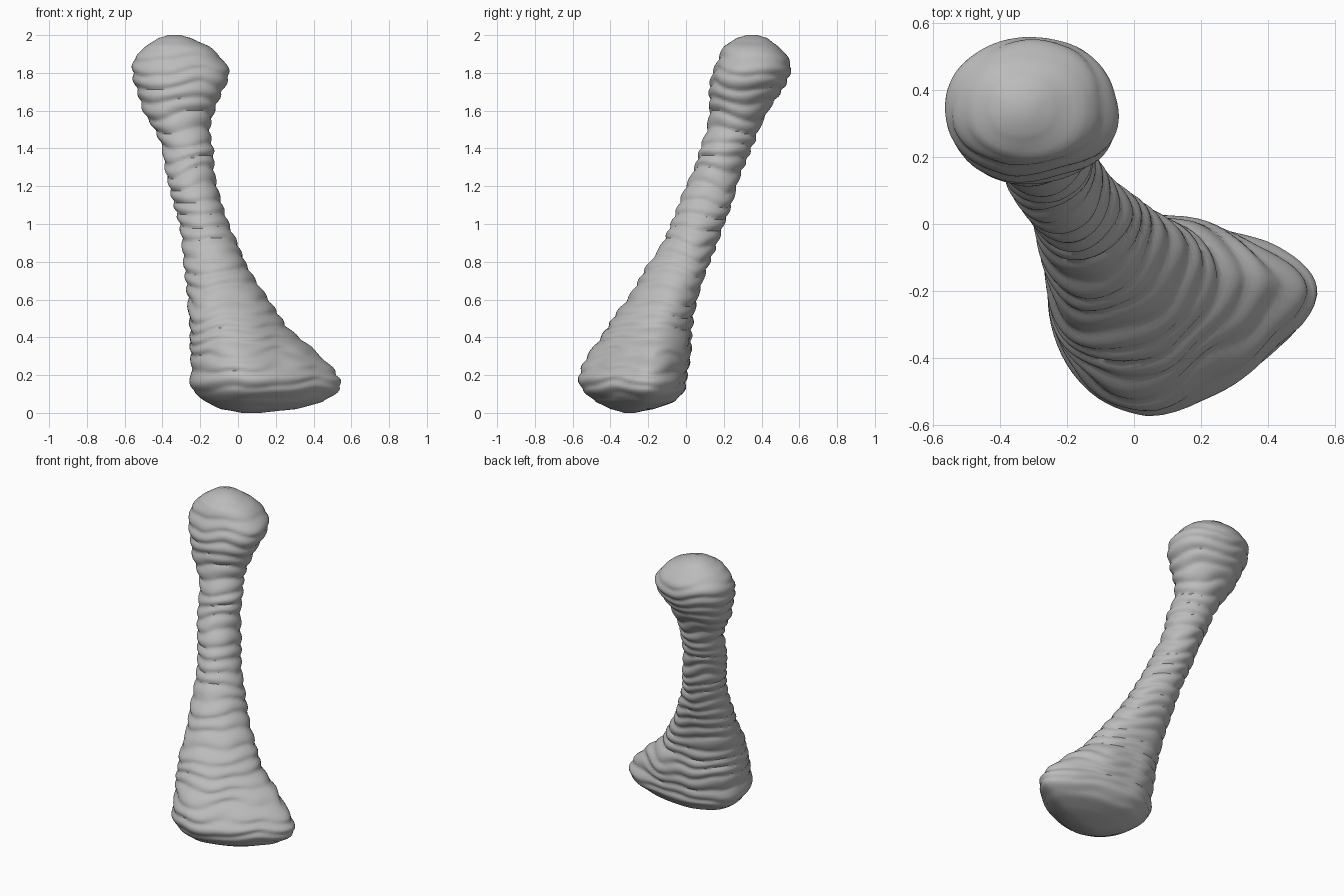
import bpy
import math
from mathutils import Vector, noise

if "Cube" in bpy.data.objects:
    bpy.data.objects.remove(bpy.data.objects["Cube"], do_unlink=True)

SIDES = 72          # points around each slice
RING_STEP = 0.0125  # height between slices

# Slices up the bone: height, then the extents in x and in y
SLICES = [
    (0.0, 0.02, 0.12, -0.33, -0.27),
    (0.02, -0.09, 0.31, -0.4, -0.17),
    (0.06, -0.17, 0.45, -0.48, -0.06),
    (0.13, -0.24, 0.54, -0.55, 0),
    (0.21, -0.25, 0.51, -0.56, 0.01),
    (0.35, -0.26, 0.39, -0.49, 0.03),
    (0.45, -0.25, 0.27, -0.42, 0.03),
    (0.6, -0.27, 0.16, -0.31, 0.06),
    (0.8, -0.29, 0.04, -0.19, 0.13),
    (1, -0.32, -0.05, -0.08, 0.2),
    (1.2, -0.36, -0.11, 0, 0.27),
    (1.4, -0.4, -0.13, 0.08, 0.34),
    (1.5, -0.44, -0.15, 0.11, 0.38),
    (1.6, -0.5, -0.13, 0.12, 0.44),
    (1.7, -0.53, -0.09, 0.12, 0.5),
    (1.8, -0.56, -0.05, 0.14, 0.54),
    (1.87, -0.55, -0.08, 0.17, 0.54),
    (1.94, -0.49, -0.15, 0.2, 0.49),
    (1.985, -0.42, -0.25, 0.27, 0.43),
    (2, -0.37, -0.3, 0.32, 0.38),
]


def clamp(value):
    return max(0.0, min(1.0, value))


def blend(a, b, c, d, t):
    """Smooth curve from b to c, steered by the neighbours a and d."""
    return b + 0.5 * t * (c - a + t * (2 * a - 5 * b + 4 * c - d
                                       + t * (3 * (b - c) + d - a)))


def smooth_slices():
    """Fill in the slices between the given ones."""
    last = len(SLICES) - 1
    for i in range(last):
        rows = [SLICES[max(0, min(last, i + k))] for k in (-1, 0, 1, 2)]
        low, high = rows[1][0], rows[2][0]
        steps = max(2, math.ceil((high - low) / RING_STEP))
        for s in range(steps):
            t = s / steps
            extents = [blend(*column, t) for column in list(zip(*rows))[1:]]
            yield [low + (high - low) * t] + extents
    yield list(SLICES[last])


def slice_points(z, x0, x1, y0, y1):
    """One outline: four rounded quarters about an off-centre hub."""
    foot = clamp((0.85 - z) / 0.5)
    head = clamp((z - 1.5) / 0.2)
    cx = (x0 + x1) / 2 - 0.13 * foot * (x1 - x0)
    cy = (y0 + y1) / 2 + 0.12 * foot * (y1 - y0)
    fade = clamp(z / 0.15) * clamp((2 - z) / 0.2)
    for k in range(SIDES):
        a = math.tau * k / SIDES
        c, s = math.cos(a), math.sin(a)
        # Flatter flank between the two front corners, squarer head
        power = 2 + 0.2 * head
        if c > 0 and s < 0:
            power -= 0.5 * foot
        r = (abs(c) ** power + abs(s) ** power) ** (-1 / power)
        x = cx + r * c * ((x1 - cx) if c > 0 else (cx - x0))
        y = cy + r * s * ((y1 - cy) if s > 0 else (cy - y0))
        # Growth ridges and a lumpy surface
        wobble = noise.noise(Vector((x, y, z)) * 5)
        ridge = abs(math.sin(math.pi * z / 0.075 + 0.7 * math.sin(2 * a) + 2 * wobble))
        push = fade * (0.014 * (ridge - 0.7) + 0.016 * wobble)
        yield (x + push * c, y + push * s, z)


# Bone surface: slices joined with quads and closed at both ends
verts, faces = [], []
rings = list(smooth_slices())
for ring in rings:
    verts.extend(slice_points(*ring))
for i in range(len(rings) - 1):
    for k in range(SIDES):
        n = (k + 1) % SIDES
        base, above = i * SIDES, (i + 1) * SIDES
        faces.append((base + k, base + n, above + n, above + k))
faces.append(tuple(reversed(range(SIDES))))
faces.append(tuple(range(len(verts) - SIDES, len(verts))))

mesh = bpy.data.meshes.new("bone")
mesh.from_pydata(verts, [], faces)
bone = bpy.data.objects.new("bone", mesh)
bpy.context.collection.objects.link(bone)

# Plain grey material
grey = bpy.data.materials.new("bone grey")
grey.use_nodes = True
colour = (0.5, 0.5, 0.5, 1)
grey.diffuse_color = colour
grey.node_tree.nodes["Principled BSDF"].inputs["Base Color"].default_value = colour
mesh.materials.append(grey)

# Smooth shading
bpy.ops.object.select_all(action="DESELECT")
bone.select_set(True)
bpy.context.view_layer.objects.active = bone
bpy.ops.object.shade_smooth_by_angle(angle=math.radians(50))
